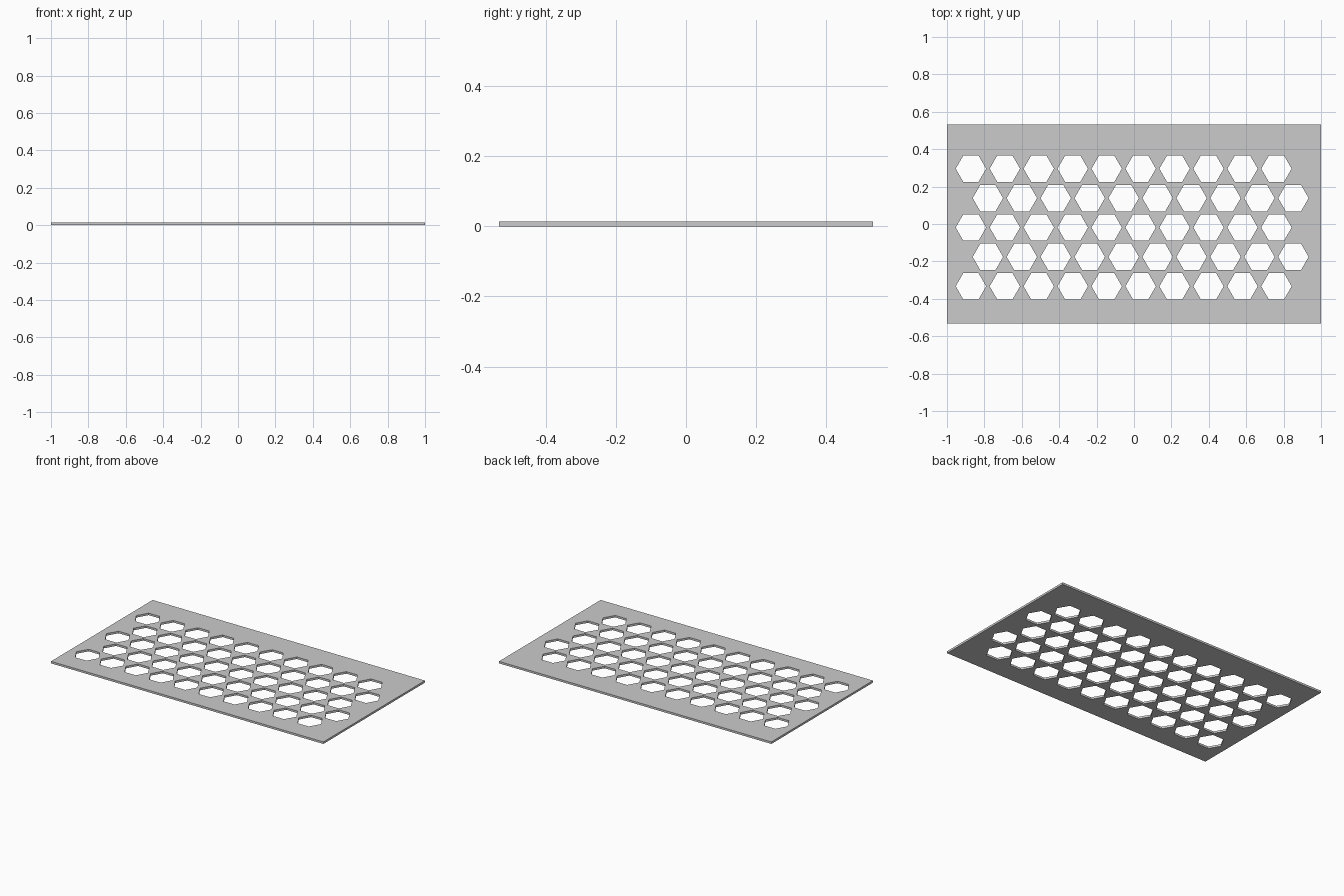
import bpy
from math import cos, sin, pi

if "Cube" in bpy.data.objects:
    bpy.data.objects.remove(bpy.data.objects["Cube"])

HALF_X, HALF_Y, THICK = 1.0, 0.533, 0.0135
RADIUS, PITCH = 0.0813, 0.1815
ROW_STEP = PITCH * 0.866
FIRST_X, FIRST_Y = -0.872, -0.333

# Flat filled curve: inner loops become holes, extrude gives thickness
curve = bpy.data.curves.new("perforated_plate", 'CURVE')
curve.dimensions = '2D'
curve.fill_mode = 'BOTH'
curve.extrude = THICK / 2


def add_loop(points):
    spline = curve.splines.new('POLY')
    spline.points.add(len(points) - 1)
    for p, (x, y) in zip(spline.points, points):
        p.co = (x, y, 0, 1)
    spline.use_cyclic_u = True


# Plate outline
add_loop([(-HALF_X, -HALF_Y), (HALF_X, -HALF_Y), (HALF_X, HALF_Y), (-HALF_X, HALF_Y)])

# Staggered hexagonal holes
for row in range(5):
    for col in range(10):
        cx = FIRST_X + (col + 0.5 * (row % 2)) * PITCH
        cy = FIRST_Y + row * ROW_STEP
        add_loop([(cx + RADIUS * cos(k * pi / 3), cy + RADIUS * sin(k * pi / 3))
                  for k in range(6)])

plate = bpy.data.objects.new("perforated_plate", curve)
plate.location.z = THICK / 2
bpy.context.collection.objects.link(plate)

# Turn into a flat-shaded mesh
bpy.context.view_layer.objects.active = plate
plate.select_set(True)
bpy.ops.object.convert(target='MESH')
bpy.ops.object.shade_flat()
